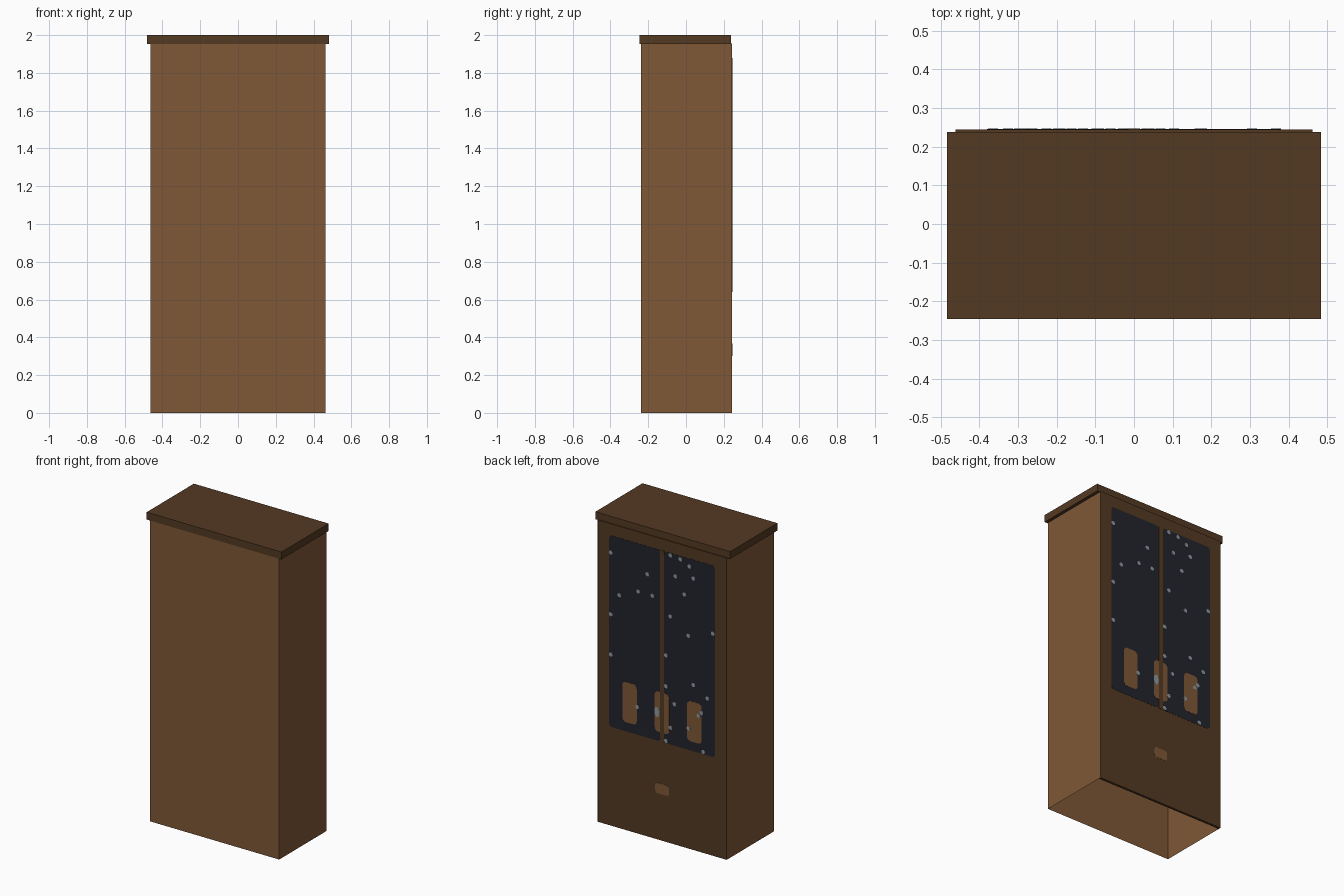
import bpy, bmesh, math

if "Cube" in bpy.data.objects:
    bpy.data.objects.remove(bpy.data.objects["Cube"])


def material(name, r, g, b):
    # sRGB bytes to linear diffuse colour
    lin = [((c / 255 + 0.055) / 1.055) ** 2.4 for c in (r, g, b)]
    m = bpy.data.materials.new(name)
    m.diffuse_color = (*lin, 1)
    m.use_nodes = True
    m.node_tree.nodes["Principled BSDF"].inputs["Base Color"].default_value = m.diffuse_color
    return m


WOOD = material("warm_brown", 128, 88, 54)
DARK = material("dark_brown", 84, 58, 35)
GLASS = material("night_glass", 35, 35, 46)
SPARK = material("pale_grey_blue", 140, 152, 160)


def finish(name, bm, mat):
    me = bpy.data.meshes.new(name)
    bm.to_mesh(me)
    bm.free()
    me.materials.append(mat)
    ob = bpy.data.objects.new(name, me)
    bpy.context.collection.objects.link(ob)
    return ob


def box(name, lo, hi, mat):
    bm = bmesh.new()
    bmesh.ops.create_cube(bm, size=1)
    for v in bm.verts:
        v.co = [(a + b) / 2 + c * (b - a) for a, b, c in zip(lo, hi, v.co)]
    return finish(name, bm, mat)


def rounded(x0, x1, z0, z1, r, steps=4):
    # outline of a rounded rectangle in x, z
    pts = []
    for i, (cx, cz) in enumerate([(x1 - r, z1 - r), (x0 + r, z1 - r),
                                  (x0 + r, z0 + r), (x1 - r, z0 + r)]):
        for k in range(steps + 1):
            a = (i + k / steps) * math.pi / 2
            pts.append((cx + r * math.cos(a), cz + r * math.sin(a)))
    return pts


def plates(name, outlines, y0, y1, mat):
    # thin plates on the door side, from y0 out to y1
    bm = bmesh.new()
    for pts in outlines:
        face = bm.faces.new([bm.verts.new((x, y0, z)) for x, z in pts])
        out = bmesh.ops.extrude_face_region(bm, geom=[face])
        for v in out["geom"]:
            if isinstance(v, bmesh.types.BMVert):
                v.co.y = y1
    bmesh.ops.recalc_face_normals(bm, faces=bm.faces)
    return finish(name, bm, mat)


W, Y0, Y1, TOP = 0.4625, -0.239, 0.244, 1.955

# Carcass: three thin walls, open underneath
bm = bmesh.new()
plan = [(W, Y1), (W, Y0), (-W, Y0), (-W, Y1)]
rows = [[bm.verts.new((x, y, z)) for x, y in plan] for z in (0, TOP)]
for i in range(3):
    bm.faces.new((rows[0][i + 1], rows[0][i], rows[1][i], rows[1][i + 1]))
finish("carcass_walls", bm, WOOD)

# Door panel and lid
box("door_panel", (-W + 0.001, Y1 - 0.016, 0), (W - 0.001, Y1, TOP), DARK)
box("lid", (-0.483, -0.245, 1.952), (0.483, 0.238, 2.0), DARK)

# Two tall windows
plates("windows", [rounded(0.015, 0.38, 0.64, 1.88, 0.022),
                   rounded(-0.38, -0.015, 0.64, 1.88, 0.022)],
       Y1, Y1 + 0.0012, GLASS)

# Brown rounded shapes behind the glass, and the label below
plates("window_shapes", [rounded(x - 0.052, x + 0.052, 0.70, 0.96, 0.025)
                         for x in (-0.232, 0, 0.232)],
       Y1, Y1 + 0.0022, WOOD)
plates("lower_label", [rounded(-0.05, 0.05, 0.30, 0.367, 0.018)],
       Y1, Y1 + 0.0012, WOOD)

# Post between the windows
plates("centre_post", [[(-0.015, 0.64), (0.015, 0.64),
                        (0.015, 1.88), (-0.015, 1.88)]],
       Y1, Y1 + 0.0032, DARK)

# Scattered sparkles on the glass
spots = [(.367, 1.77), (.104, 1.70), (.169, 1.57), (.305, 1.51), (.068, 1.57),
         (.367, 1.37), (.367, 1.11), (.176, .82), (-.061, 1.866),
         (-.132, 1.86), (-.197, 1.83), (-.097, 1.74), (-.226, 1.76),
         (-.161, 1.64), (-.061, 1.47), (-.19, 1.38), (-.364, 1.44),
         (-.029, 1.21), (-.029, 1.01), (-.226, 1.07), (-.326, 1.01),
         (-.09, .91), (-.283, .905), (-.262, .88), (-.19, .78),
         (-.061, .75), (-.029, .656), (-.297, .655)]


def disc(x, z, rx, rz):
    return [(x + rx * math.cos(k * math.pi / 4 + math.pi / 8),
             z + rz * math.sin(k * math.pi / 4 + math.pi / 8)) for k in range(8)]


plates("sparkles", [disc(x, z, 0.014, 0.014) for x, z in spots]
       + [disc(0.036, 0.827, 0.018, 0.036)], Y1, Y1 + 0.0032, SPARK)
